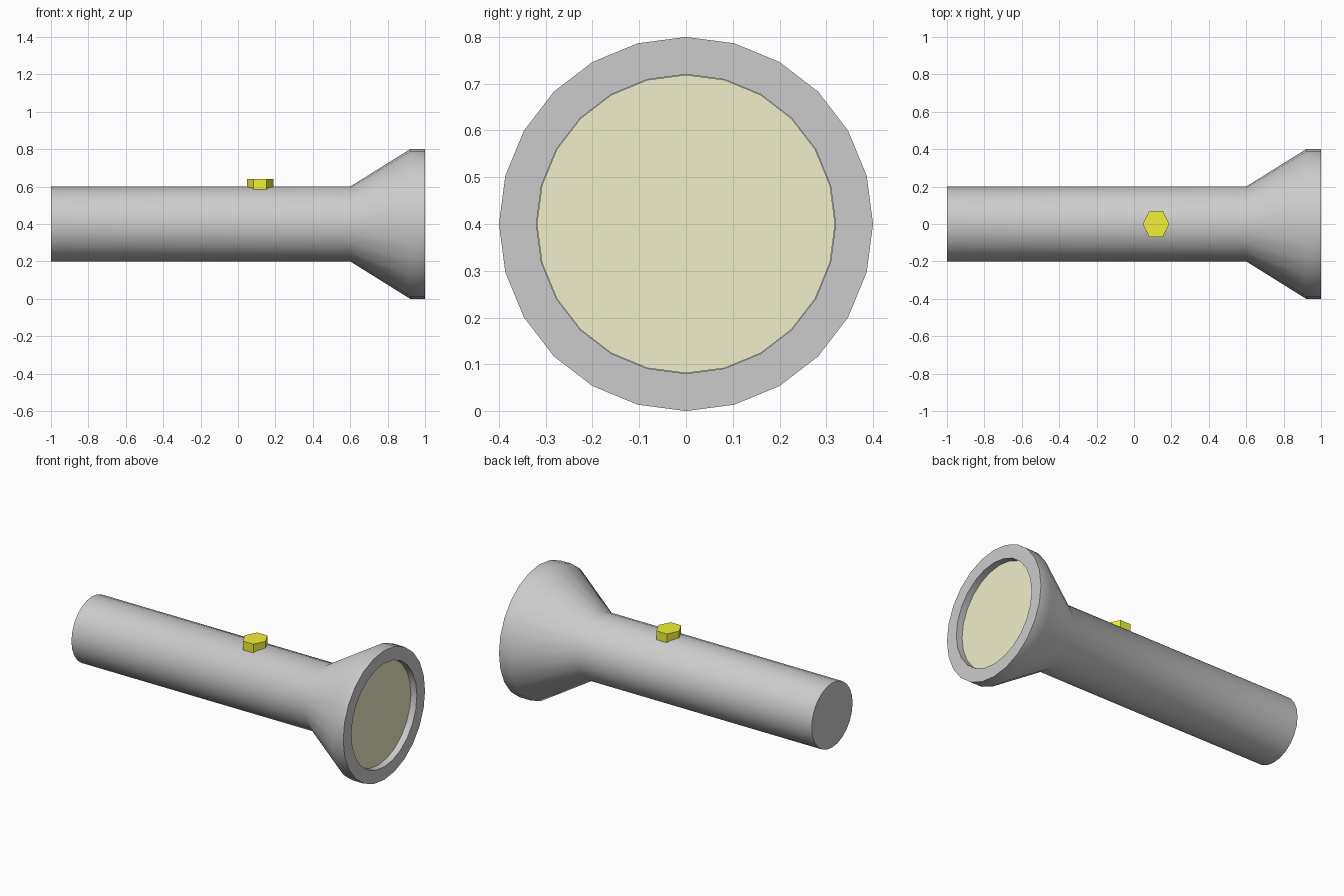
import bpy, bmesh, math

if "Cube" in bpy.data.objects:
    bpy.data.objects.remove(bpy.data.objects["Cube"])

SIDES = 24
AXIS_Z = 0.4


def material(name, color):
    m = bpy.data.materials.new(name)
    m.diffuse_color = color
    m.use_nodes = True
    m.node_tree.nodes["Principled BSDF"].inputs["Base Color"].default_value = m.diffuse_color
    return m


def add_object(name, bm, mat=None):
    bmesh.ops.recalc_face_normals(bm, faces=bm.faces)
    me = bpy.data.meshes.new(name)
    bm.to_mesh(me)
    bm.free()
    ob = bpy.data.objects.new(name, me)
    bpy.context.collection.objects.link(ob)
    if mat:
        me.materials.append(mat)
    return ob


def lathe(name, profile, mat=None):
    """Turn (x, radius) points about the long axis and cap both ends."""
    bm = bmesh.new()
    rings = []
    for x, r in profile:
        ring = []
        for i in range(SIDES):
            a = 2 * math.pi * i / SIDES
            ring.append(bm.verts.new((x, r * math.sin(a), AXIS_Z + r * math.cos(a))))
        rings.append(ring)
    for a, b in zip(rings, rings[1:]):
        for i in range(SIDES):
            j = (i + 1) % SIDES
            bm.faces.new((a[i], a[j], b[j], b[i]))
    bm.faces.new(rings[0])
    bm.faces.new(rings[-1])
    return add_object(name, bm, mat)


# Handle, flared head, rim and recess in one turned shell
body = lathe("body", [(-1, 0.2), (0.6, 0.2), (0.92, 0.4), (1, 0.4),
                      (1, 0.32), (0.955, 0.32)])
bpy.context.view_layer.objects.active = body
body.select_set(True)
bpy.ops.object.shade_smooth_by_angle(angle=math.radians(40))
body.select_set(False)

# Lens set into the head
lathe("lens", [(0.955, 0.319), (0.96, 0.319)],
      material("lens_pale_yellow", (0.87, 0.86, 0.59, 1)))

# Hexagonal switch on top of the handle
bm = bmesh.new()
bmesh.ops.create_cone(bm, cap_ends=True, segments=6, radius1=1, radius2=1, depth=1)
corner = max(bm.verts, key=lambda v: v.co.x).co
if corner.x < 0.95:  # put a corner on the x axis
    for v in bm.verts:
        v.co.x, v.co.y = v.co.y, -v.co.x
bmesh.ops.scale(bm, vec=(0.071, 0.07 / math.sin(math.pi / 3), 0.08), verts=bm.verts)
bmesh.ops.translate(bm, vec=(0.118, 0, 0.60), verts=bm.verts)
add_object("switch", bm, material("switch_yellow", (0.87, 0.87, 0.04, 1)))
